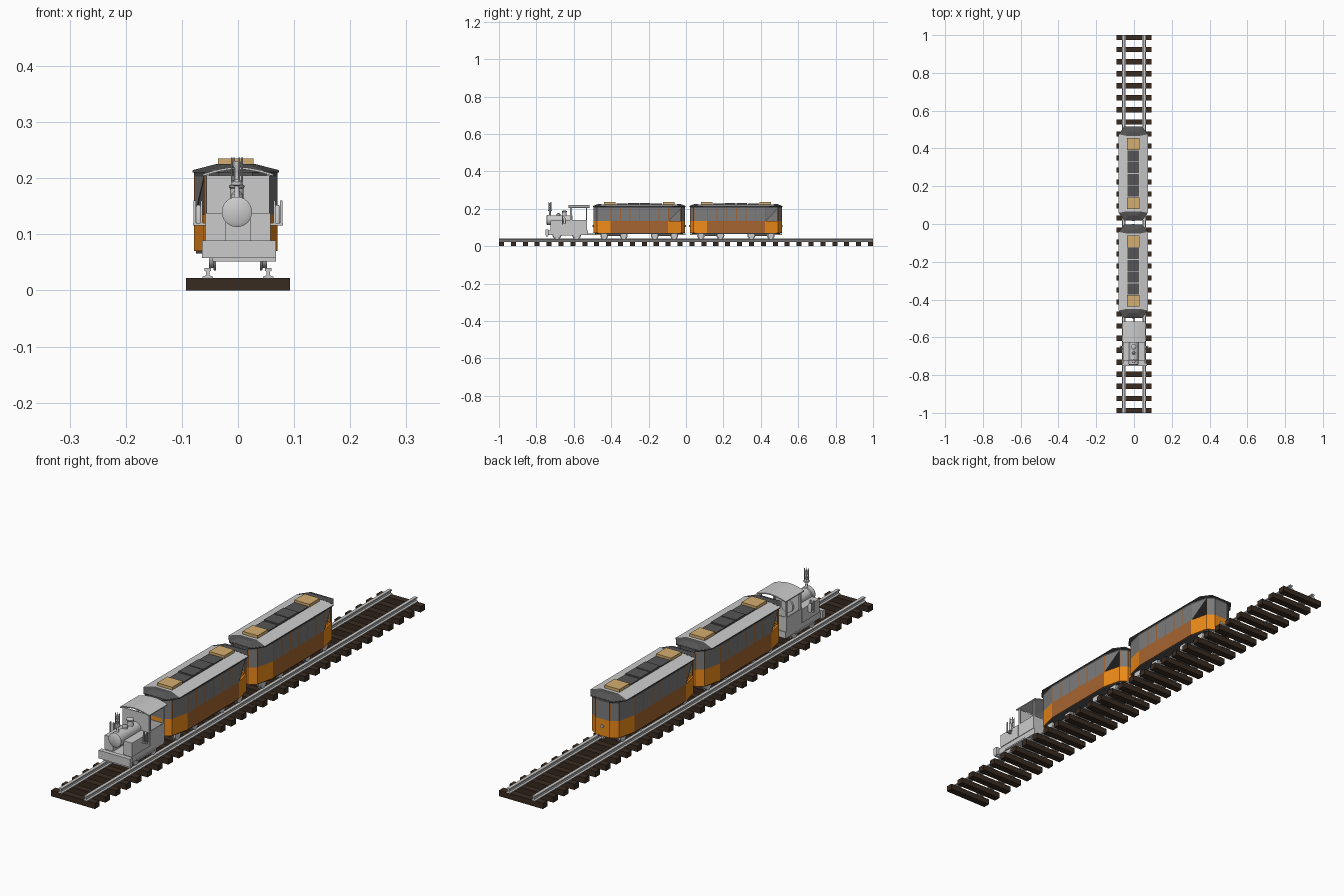
import bpy, bmesh, math
from mathutils import Matrix, Vector

if "Cube" in bpy.data.objects:
    bpy.data.objects.remove(bpy.data.objects["Cube"])


def material(name, c):
    m = bpy.data.materials.new(name)
    m.diffuse_color = (*c, 1)
    m.use_nodes = True
    m.node_tree.nodes["Principled BSDF"].inputs["Base Color"].default_value = m.diffuse_color
    return m


ORANGE = material("orange_paint", (0.87, 0.26, 0.01))
BROWN = material("brown_paint", (0.38, 0.13, 0.03))
TAN = material("tan_wood", (0.66, 0.42, 0.16))
TIMBER = material("dark_timber", (0.04, 0.024, 0.015))
DARK = material("dark_grey", (0.09, 0.09, 0.09))
GLASS = material("grey_glass", (0.2, 0.2, 0.2))
CX = -0.004  # carriages sit slightly off the centre line


def finish(name, bm, mat=None, smooth=False):
    bmesh.ops.recalc_face_normals(bm, faces=bm.faces)
    me = bpy.data.meshes.new(name)
    bm.to_mesh(me)
    bm.free()
    ob = bpy.data.objects.new(name, me)
    bpy.context.collection.objects.link(ob)
    if mat:
        me.materials.append(mat)
    if smooth:
        bpy.context.view_layer.objects.active = ob
        ob.select_set(True)
        bpy.ops.object.shade_smooth_by_angle(angle=math.radians(40))
        ob.select_set(False)
    return ob


def box(name, x, y, z, mat=None):
    bm = bmesh.new()
    mid = [(a + b) / 2 for a, b in (x, y, z)]
    size = [b - a for a, b in (x, y, z)]
    bmesh.ops.create_cube(bm, size=1, matrix=Matrix.Translation(mid) @ Matrix.Diagonal((*size, 1)))
    return finish(name, bm, mat)


def loft(name, lower, upper, mat=None):
    bm = bmesh.new()
    a = [bm.verts.new(p) for p in lower]
    b = [bm.verts.new(p) for p in upper]
    bm.faces.new(a)
    bm.faces.new(b)
    for i in range(len(a)):
        j = (i + 1) % len(a)
        bm.faces.new((a[i], a[j], b[j], b[i]))
    return finish(name, bm, mat)


def lathe(name, profile, at, axis="Z", mat=None, n=20):
    """Spin (radius, height) points about an axis through 'at'."""
    rot = {"Z": Matrix(), "X": Matrix.Rotation(math.pi / 2, 4, "Y"),
           "Y": Matrix.Rotation(-math.pi / 2, 4, "X")}[axis]
    m = Matrix.Translation(at) @ rot
    bm = bmesh.new()
    rings = [[bm.verts.new(m @ Vector((r * math.cos(t * math.tau / n), r * math.sin(t * math.tau / n), h)))
              for t in range(n)] for r, h in profile]
    for a, b in zip(rings, rings[1:]):
        for i in range(n):
            j = (i + 1) % n
            bm.faces.new((a[i], a[j], b[j], b[i]))
    bm.faces.new(rings[0])
    bm.faces.new(rings[-1])
    return finish(name, bm, mat, True)


def extrude_y(name, xz, y0, y1, mat=None):
    return loft(name, [(x, y0, z) for x, z in xz], [(x, y1, z) for x, z in xz], mat)


def wheelset(name, y, r, cx=0.0):
    for s in (-1, 1):
        lathe(name + "_wheel", [(r, s * 0.052), (r, s * 0.044), (r + 0.004, s * 0.043), (r + 0.004, s * 0.039)],
              (cx, y, 0.04 + r), "X")
    lathe(name + "_axle", [(0.004, -0.05), (0.004, 0.05)], (cx, y, 0.04 + r), "X", n=10)


# Track
for i in range(32):
    y = -0.9865 + i * 1.973 / 31
    box("sleeper", (-0.093, 0.093), (y - 0.0135, y + 0.0135), (0, 0.022), TIMBER)
half = [(0.009, 0.022), (0.009, 0.025), (0.003, 0.027), (0.003, 0.034), (0.006, 0.035), (0.006, 0.040)]
for s in (-1, 1):
    extrude_y("rail", [(s * 0.054 + x, z) for x, z in half] + [(s * 0.054 - x, z) for x, z in half[::-1]], -1, 1)


def ring(half_pts, cx, cy, z):
    """Four-way mirrored plan outline, anticlockwise from the +x side."""
    q = half_pts
    pts = q + [(-x, y) for x, y in q[::-1]] + [(-x, -y) for x, y in q] + [(x, -y) for x, y in q[::-1]]
    return [(x + cx, y + cy, z) for x, y in pts]


def panel(name, p, q, z0, z1, mat=None, t=0.003, tri=False):
    """Thin upright wall from plan point p to q, its thickness facing inwards."""
    p, q = Vector(p[:2]), Vector(q[:2])
    d = (q - p).normalized()
    off = Vector((-d.y, d.x, 0)) * t
    shape = [(*p, z0), (*q, z0), (*q, z1), (*p, z1)]
    if tri:
        shape.pop(1)
    shape = [Vector(v) for v in shape]
    loft(name, shape, [v + off for v in shape], mat)


def carriage(cy):
    plan = ring([(0.074, 0.155), (0.057, 0.226), (0.03, 0.245)], CX, cy, 0)
    lift = lambda z, f=1.0: [(CX + (x - CX) * f, cy + (y - cy) * f, z) for x, y, _ in plan]
    loft("carriage_floor", lift(0.066, 0.96), lift(0.074, 0.96), DARK)
    n = len(plan)
    for i in range(n):
        p, q = plan[i], plan[(i + 1) % n]
        side = i in (5, 11)
        panel("lower_side" if side else "lower_end", p, q, 0.07, 0.132, BROWN if side else ORANGE, 0.005)
        panel("waist_rail", p, q, 0.13, 0.135, BROWN if side else ORANGE, 0.007)
        panel("header_rail", p, q, 0.203, 0.214, DARK, 0.006)
        # Windows and the posts between them; two opposite corners are half open
        count = 6 if side else 1
        for k in range(count):
            a = Vector(p).lerp(Vector(q), k / count)
            b = Vector(p).lerp(Vector(q), (k + 1) / count)
            w = (b - a).normalized() * 0.005
            panel("window_post", a, a + w, 0.132, 0.205, BROWN, 0.005)
            panel("window", a + w, b, 0.135, 0.203, GLASS, 0.002, tri=i in (0, 6))
    # Roof with sloping edges
    eave = [(0.077, 0.208), (0.048, 0.248)]
    top = [(0.036, 0.2), (0.024, 0.222)]
    loft("roof_edge", ring(eave, CX, cy, 0.210), ring(eave, CX, cy, 0.214), DARK)
    loft("roof", ring(eave, CX, cy, 0.214), ring(top, CX, cy, 0.224))
    for s in (-1, 1):
        box("roof_box", (CX - 0.032, CX + 0.032), (cy + s * 0.157 - 0.031, cy + s * 0.157 + 0.031), (0.222, 0.235), TAN)
        panel_y = sorted((cy + s * 0.2, cy + s * 0.246))
        loft("roof_end", [(CX + x, cy + s * y, z) for x, y, z in
                          ((0.077, 0.208, 0.2145), (0.048, 0.2485, 0.2145), (-0.048, 0.2485, 0.2145), (-0.077, 0.208, 0.2145))],
             [(CX + x, cy + s * y, z) for x, y, z in
              ((0.036, 0.2, 0.225), (0.024, 0.222, 0.225), (-0.024, 0.222, 0.225), (-0.036, 0.2, 0.225))], DARK)
        lathe("headlamp", [(0.006, 0), (0.006, s * 0.006)], (CX, cy + s * 0.244, 0.108), "Y", n=14)
        box("coupling", (CX - 0.006, CX + 0.006), panel_y, (0.06, 0.068))
        box("bogie_frame", (CX - 0.034, CX + 0.034), sorted((cy + s * 0.065, cy + s * 0.2)), (0.054, 0.066), DARK)
    for k in range(4):
        y = cy - 0.124 + k * 0.062
        box("roof_panel", (CX - 0.031, CX + 0.031), (y + 0.002, y + 0.06), (0.222, 0.231 if k in (1, 2) else 0.228), DARK)
    for y in (-0.187, -0.083, 0.083, 0.187):
        wheelset("carriage", cy + y, 0.017)


carriage(-0.25)
carriage(0.267)

# Locomotive frame, bumper and side tanks
box("loco_frame", (-0.055, 0.055), (-0.74, -0.525), (0.06, 0.085))
box("front_beam", (-0.064, 0.068), (-0.752, -0.735), (0.058, 0.089))
box("front_skirt", (-0.045, 0.068), (-0.748, -0.738), (0.052, 0.06))
box("rear_coupling", (-0.006, 0.006), (-0.53, -0.49), (0.06, 0.068))
for s in (-1, 1):
    box("side_tank", sorted((s * 0.022, s * 0.058)), (-0.725, -0.62), (0.085, 0.138))
    box("lamp_bracket", sorted((s * 0.056, s * 0.08)), (-0.664, -0.658), (0.116, 0.12))
    for x in (0.065, 0.077):
        box("side_rod", sorted((s * (x - 0.002), s * (x + 0.002))), (-0.664, -0.658), (0.116, 0.16))
    lathe("side_pump", [(0.006, 0), (0.006, 0.028), (0.003, 0.032)], (s * 0.07, -0.65, 0.12), n=12)
    box("crank_rod", sorted((s * 0.056, s * 0.06)), (-0.695, -0.58), (0.058, 0.064))
    # Cab side walls and posts
    box("cab_side", sorted((s * 0.053, s * 0.057)), (-0.615, -0.528), (0.085, 0.14))
    for y in (-0.615, -0.534):
        box("cab_post", sorted((s * 0.051, s * 0.057)), (y, y + 0.006), (0.138, 0.208))

# Boiler, dome and chimney
lathe("boiler", [(0.02, -0.004), (0.027, 0), (0.027, 0.02), (0.025, 0.022), (0.025, 0.135)],
      (-0.002, -0.743, 0.14), "Y", n=24)
lathe("steam_dome", [(0.015, 0.155), (0.012, 0.163), (0.012, 0.182), (0.014, 0.184), (0.014, 0.187), (0.008, 0.19)],
      (-0.002, -0.65, 0))
lathe("sand_dome", [(0.01, 0.155), (0.01, 0.172), (0.005, 0.177)], (-0.002, -0.682, 0), n=16)
lathe("chimney", [(0.009, 0.16), (0.005, 0.166), (0.004, 0.186), (0.01, 0.188), (0.01, 0.193), (0.005, 0.198),
                  (0.004, 0.214), (0.008, 0.222), (0.008, 0.23)], (-0.002, -0.727, 0), n=14)
for k in range(6):
    a = k * math.tau / 6
    lathe("chimney_rod", [(0.0015, 0.193), (0.0015, 0.237)],
          (-0.002 + 0.009 * math.cos(a), -0.727 + 0.009 * math.sin(a), 0), n=6)

# Cab bulkheads and arched roof
box("cab_front", (-0.056, 0.056), (-0.619, -0.615), (0.085, 0.205))
box("cab_rear", (-0.056, 0.056), (-0.532, -0.528), (0.085, 0.14))
arc = [(-0.062 + 0.124 * i / 12, 0.204 + 0.012 * math.sin(math.pi * i / 12)) for i in range(13)]
extrude_y("cab_roof", arc + [(x, z + 0.004) for x, z in arc[::-1]], -0.627, -0.515)
for y in (-0.69, -0.585):
    wheelset("loco", y, 0.02)
